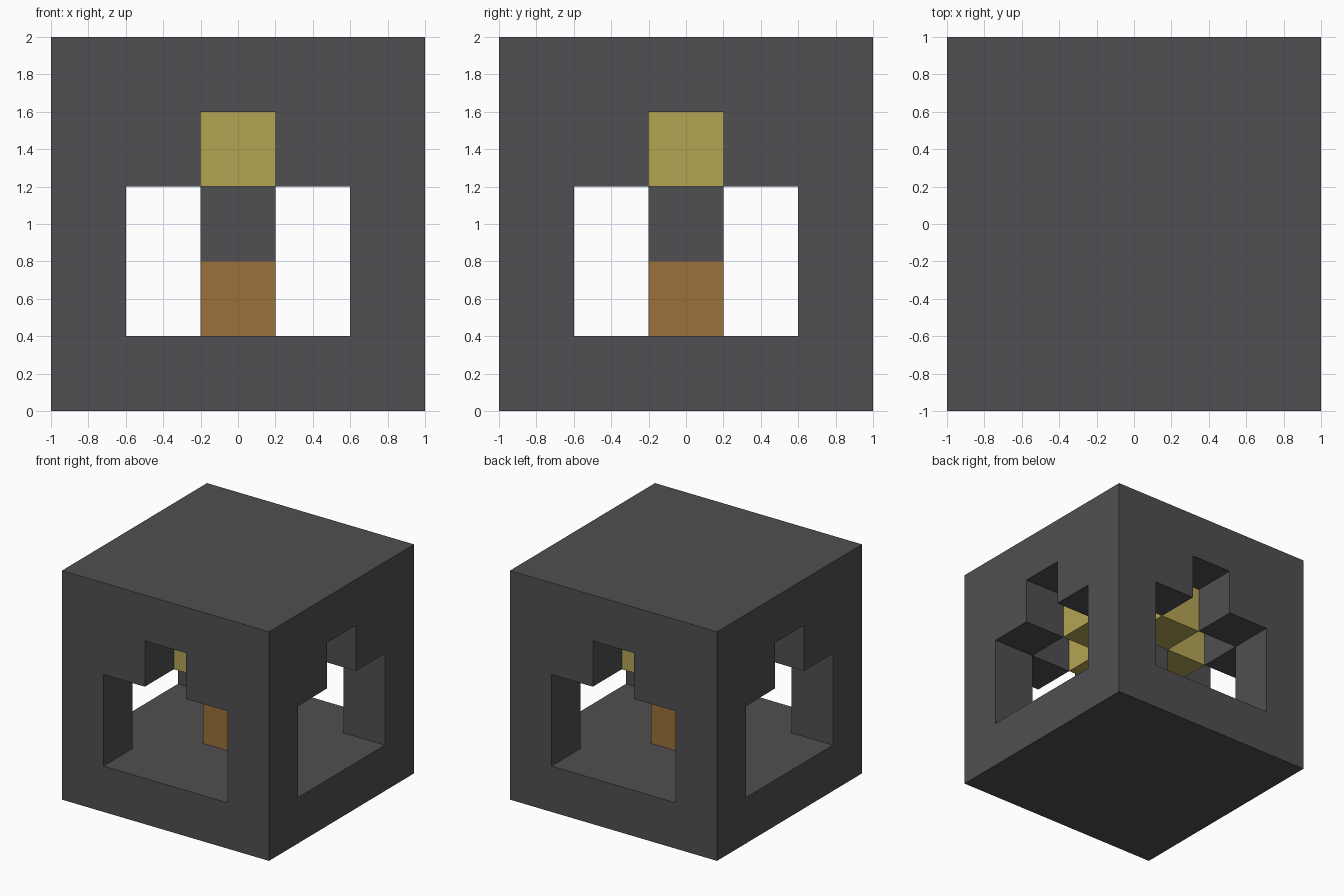
import bpy
import bmesh
from mathutils import Matrix, Vector

if "Cube" in bpy.data.objects:
    bpy.data.objects.remove(bpy.data.objects["Cube"], do_unlink=True)

U = 0.4  # building block size


def make_material(name, color):
    mat = bpy.data.materials.new(name)
    mat.use_nodes = True
    rgba = (*color, 1.0)
    mat.diffuse_color = rgba
    mat.node_tree.nodes["Principled BSDF"].inputs["Base Color"].default_value = rgba
    return mat


iron = make_material("dark iron", (0.080, 0.078, 0.086))
glow = make_material("pale yellow", (0.462, 0.376, 0.089))
wood = make_material("brown wood", (0.323, 0.168, 0.041))


def add_object(name, bm, mat):
    bmesh.ops.recalc_face_normals(bm, faces=bm.faces)
    mesh = bpy.data.meshes.new(name)
    bm.to_mesh(mesh)
    bm.free()
    mesh.materials.append(mat)
    obj = bpy.data.objects.new(name, mesh)
    bpy.context.collection.objects.link(obj)
    return obj


def box(name, size, center, mat):
    bm = bmesh.new()
    bmesh.ops.create_cube(bm, size=1.0)
    bmesh.ops.scale(bm, vec=size, verts=bm.verts)
    bmesh.ops.translate(bm, vec=center, verts=bm.verts)
    return add_object(name, bm, mat)


def prism(name, outline, axis, start, length, mat):
    """Extrude a flat outline; axis 'y' uses (x, z) points, 'x' uses (y, z), 'z' uses (x, y)."""
    place = {"y": lambda a, b: (a, start, b),
             "x": lambda a, b: (start, a, b),
             "z": lambda a, b: (a, b, start)}[axis]
    direction = {"x": Vector((1, 0, 0)), "y": Vector((0, 1, 0)), "z": Vector((0, 0, 1))}[axis]
    bm = bmesh.new()
    face = bm.faces.new([bm.verts.new(place(a, b)) for a, b in outline])
    result = bmesh.ops.extrude_face_region(bm, geom=[face])
    moved = [v for v in result["geom"] if isinstance(v, bmesh.types.BMVert)]
    bmesh.ops.translate(bm, vec=direction * length, verts=moved)
    return add_object(name, bm, mat)


# Outer casing, hollowed by the chamber and two crossing stepped windows
casing = box("casing", (2, 2, 2), (0, 0, 1), iron)
half, wide = U / 2, U * 1.5
right_side = [(wide, U), (wide, 3 * U), (half, 3 * U), (half, 4 * U)]
window = right_side + [(-a, b) for a, b in reversed(right_side)]
cutters = [
    box("chamber_cutter", (3 * U, 3 * U, 3 * U), (0, 0, 1), iron),
    prism("front_back_window_cutter", window, "y", -1.2, 2.4, iron),
    prism("side_window_cutter", window, "x", -1.2, 2.4, iron),
]
for cutter in cutters:
    cutter.hide_render = True
    mod = casing.modifiers.new(cutter.name, "BOOLEAN")
    mod.operation = "DIFFERENCE"
    mod.solver = "EXACT"
    mod.object = cutter

# Bake the cuts and discard the cutters
graph = bpy.context.evaluated_depsgraph_get()
carved = bpy.data.meshes.new_from_object(casing.evaluated_get(graph))
casing.modifiers.clear()
casing.data = carved
for cutter in cutters:
    bpy.data.objects.remove(cutter, do_unlink=True)

# Post in the middle: wooden foot and iron collar
box("wooden_foot", (U, U, U), (0, 0, 1.5 * U), wood)
box("iron_collar", (U, U, U), (0, 0, 2.5 * U), iron)

# Cross-shaped lamp under the roof
arm = [Vector((half, half)), Vector((half, wide)), Vector((-half, wide))]
cross = [Matrix.Rotation(turn * 1.5707963, 2) @ p for turn in range(4) for p in arm]
prism("glowing_cross", cross, "z", 3 * U, U, glow)
